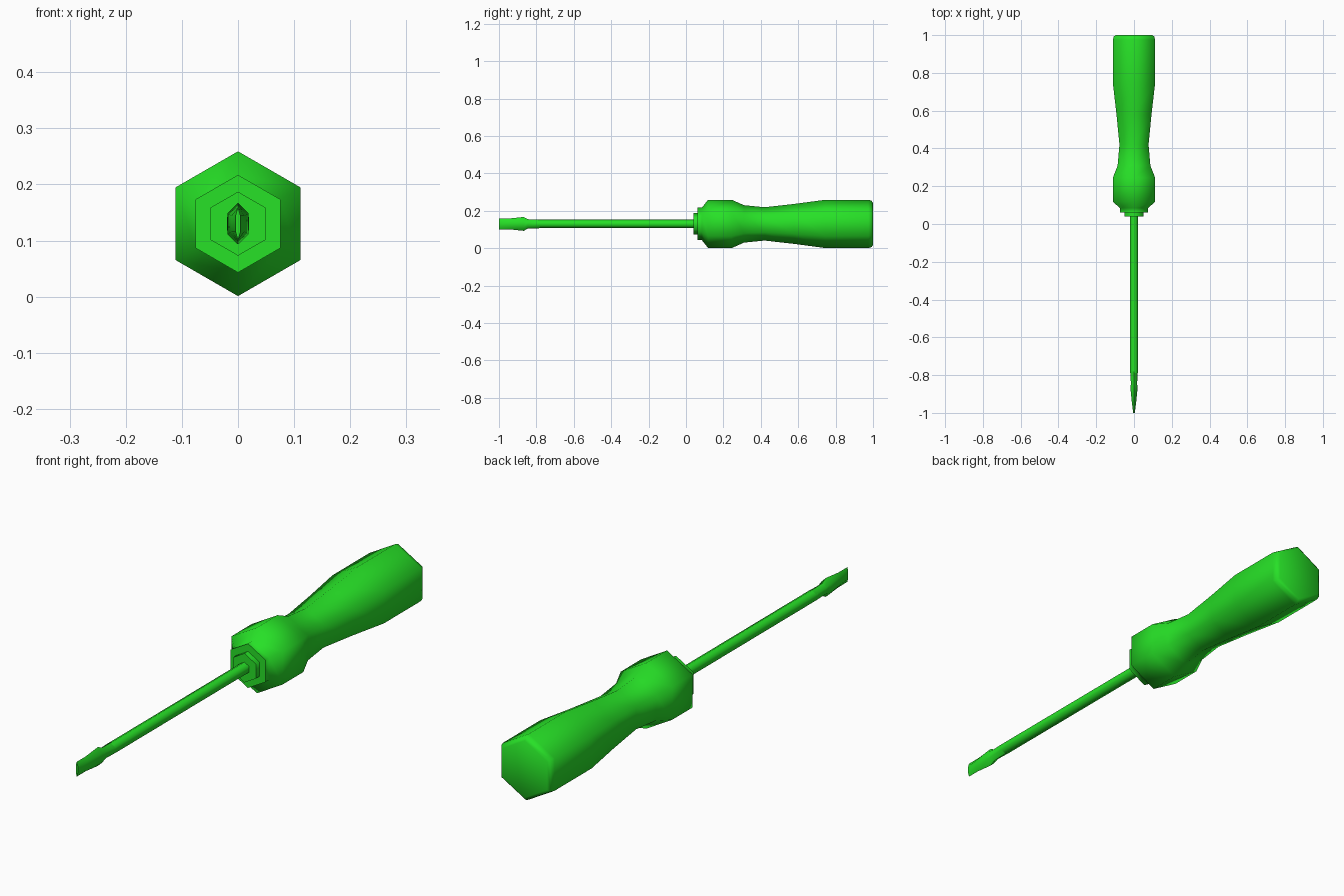
import bpy, bmesh, math

if "Cube" in bpy.data.objects:
    bpy.data.objects.remove(bpy.data.objects["Cube"])

CZ = 0.13  # height of the tool axis
green = bpy.data.materials.new("green")
green.diffuse_color = (0.02, 0.75, 0.02, 1)
green.use_nodes = True
green.node_tree.nodes["Principled BSDF"].inputs["Base Color"].default_value = green.diffuse_color


def hex_loft(name, rings, angle):
    """Six-sided loft along y; each ring is (y, x radius, z radius)."""
    bm = bmesh.new()
    loops = []
    for y, rx, rz in rings:
        loops.append([bm.verts.new((rx * math.sin(i * math.pi / 3), y,
                                    CZ + rz * math.cos(i * math.pi / 3)))
                      for i in range(6)])
    for a, b in zip(loops, loops[1:]):
        for i in range(6):
            j = (i + 1) % 6
            bm.faces.new((a[i], a[j], b[j], b[i]))
    bm.faces.new(loops[0])
    bm.faces.new(loops[-1])
    bmesh.ops.recalc_face_normals(bm, faces=bm.faces[:])
    me = bpy.data.meshes.new(name)
    bm.to_mesh(me)
    bm.free()
    me.materials.append(green)
    ob = bpy.data.objects.new(name, me)
    bpy.context.collection.objects.link(ob)
    bpy.ops.object.select_all(action='DESELECT')
    ob.select_set(True)
    bpy.context.view_layer.objects.active = ob
    bpy.ops.object.shade_smooth_by_angle(angle=math.radians(angle))
    return ob


def even(profile):
    return [(y, r, r) for y, r in profile]


# Grip with waist, stepped collar and softened butt end
hex_loft("handle", even([
    (0.04, 0.057), (0.062, 0.057), (0.062, 0.087), (0.085, 0.087),
    (0.118, 0.129), (0.245, 0.129), (0.31, 0.100), (0.42, 0.089),
    (0.58, 0.107), (0.745, 0.129), (0.975, 0.129), (0.992, 0.124),
    (1.0, 0.112)]), 65)

# Shaft running into the handle
hex_loft("shaft", even([(0.06, 0.023), (-0.79, 0.023)]), 65)

# Flared flat blade
hex_loft("blade", [
    (-0.78, 0.023, 0.023), (-0.845, 0.019, 0.025), (-0.868, 0.022, 0.037),
    (-0.945, 0.013, 0.029), (-1.0, 0.005, 0.029)], 65)
